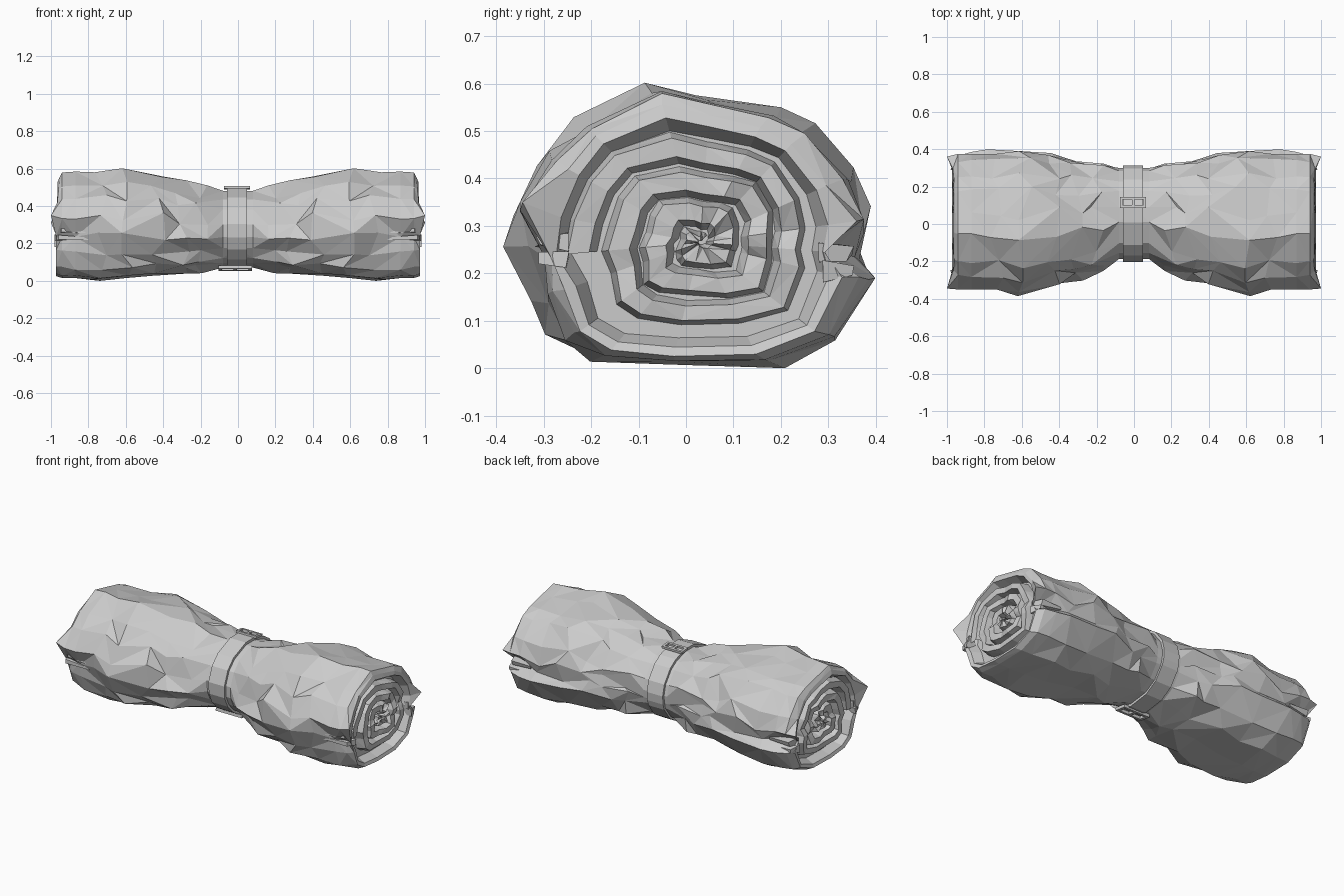
import bpy, bmesh, math, random
from mathutils import Vector

if "Cube" in bpy.data.objects:
    bpy.data.objects.remove(bpy.data.objects["Cube"], do_unlink=True)
rng = random.Random(4)

cloth = bpy.data.materials.new("light_grey")
cloth.use_nodes = True
GREY = (0.6, 0.6, 0.6, 1)
cloth.diffuse_color = GREY
cloth.node_tree.nodes["Principled BSDF"].inputs["Base Color"].default_value = GREY


def finish(bm, name, mirror=False):
    """Turn a bmesh into a flat shaded object."""
    bmesh.ops.recalc_face_normals(bm, faces=bm.faces)
    mesh = bpy.data.meshes.new(name)
    bm.to_mesh(mesh)
    bm.free()
    mesh.materials.append(cloth)
    obj = bpy.data.objects.new(name, mesh)
    bpy.context.collection.objects.link(obj)
    if mirror:
        obj.modifiers.new("Mirror", "MIRROR")
    return obj


def loft(bm, rings, closed=True, crumple=False):
    """Skin neighbouring rings, splitting quads at random for a creased look."""
    rows = [[bm.verts.new(p) for p in ring] for ring in rings]
    for a, b in zip(rows, rows[1:]):
        count = len(a)
        for i in range(count if closed else count - 1):
            j = (i + 1) % count
            quad = [a[i], a[j], b[j], b[i]]
            if not crumple:
                bm.faces.new(quad)
                continue
            k = rng.choice((0, 1))
            quad = quad[k:] + quad[:k]
            bm.faces.new(quad[:3])
            bm.faces.new([quad[2], quad[3], quad[0]])
    return rows


# Lumpy cross-section (y, z) of the rolled blanket, from the front edge over the top
OUTLINE = [(-.38, .24), (-.365, .34), (-.31, .45), (-.24, .53), (-.07, .605),
           (.05, .58), (.18, .55), (.26, .51), (.35, .41), (.385, .32),
           (.37, .25), (.39, .19), (.32, .06), (.17, .005), (-.04, .0),
           (-.2, .015), (-.28, .06), (-.32, .16)]
N = len(OUTLINE)
FRONT_FLAP, BACK_FLAP, FRONT_FOLD, BACK_FOLD = 1, 9, 0, 10


def section(x, y0, y1, z0, z1, lumpy=1.0):
    """Outline fitted to a box, blended with a soft oval near the waist."""
    ring = []
    for y, z in OUTLINE:
        u, v = y / .385, (z - .305) / .305
        a = math.atan2(v, u)
        u = u * lumpy + math.cos(a) * (1 - lumpy)
        v = v * lumpy + math.sin(a) * (1 - lumpy)
        ring.append(Vector((x, (y0 + y1) / 2 + u * (y1 - y0) / 2,
                            (z0 + z1) / 2 + v * (z1 - z0) / 2)))
    return ring


# Stations from waist to end: x, front, back, bottom, top, lumpiness
STATIONS = [(0, -.19, .3, .075, .48, 0), (.08, -.19, .3, .07, .485, .1),
            (.2, -.25, .32, .05, .51, .4), (.3, -.29, .34, .04, .54, .6),
            (.42, -.33, .37, .03, .575, .8), (.58, -.39, .39, .01, .61, 1),
            (.74, -.36, .39, 0, .59, 1), (.87, -.35, .38, .005, .59, 1),
            (.94, -.335, .36, .015, .585, 1)]
RIM = (.972, -.31, .325, .025, .56, 1)

rings = []
for s in STATIONS:
    ring = section(*s)
    mid = Vector((s[0], (s[1] + s[2]) / 2, (s[3] + s[4]) / 2))
    for i, p in enumerate(ring):
        if s[0] > .1:
            # creases radiate from the strap, shift sideways and fade toward the ends
            flip = i + (s[0] > .35)
            fold = .06 * max(0, 1 - s[0] / .8) * (-1) ** flip
            p += (p - mid) * (fold + rng.uniform(-.035, .02))
            if s[0] < .8:
                p.x += rng.uniform(-.045, .045)
                slide = rng.uniform(-.03, .03)
                if abs(p.z - mid.z) > .15:
                    p.y += slide
                else:
                    p.z += slide
        p.z = max(p.z, 0)
    rings.append(ring)
rim = section(*RIM)
for p in rim:
    p.x -= max(0, p.z - .35) * .09

# Deep folds and pointed corners of the loose cloth at each end
for ring, depth in zip(rings[-3:], (.01, .05, .05)):
    ring[FRONT_FOLD].y += depth
    ring[BACK_FOLD].y -= depth
    ring[FRONT_FLAP].y = -.35
    ring[BACK_FLAP].y = .375
rim[FRONT_FLAP] = Vector((1, -.345, .35))
rim[BACK_FLAP] = Vector((1, .36, .31))
rim[FRONT_FOLD].y += .02
rim[BACK_FOLD].y -= .02

bm = bmesh.new()
loft(bm, rings + [rim], crumple=True)
finish(bm, "blanket_outer_layer", mirror=True)

# Rolled layers: a spiral of ridges and grooves at each end
CENTRE = Vector((0, .03, .265))


def inside(i, scale, x):
    """Point on the rim outline, shrunk toward the roll centre and growing squarer."""
    p = section(*RIM)[i % N] - CENTRE
    box = max(abs(p.y) / .31, abs(p.z) / .27)
    p *= scale * (1 + (1 - scale) * (.95 / box - .95))
    return Vector((x, CENTRE.y + p.y, CENTRE.z + p.z))


bm = bmesh.new()
lip = [inside(i, .91, .965) for i in range(N)]
groove = [inside(i, .82, .91) for i in range(N)]
floor = [inside(i, .05, .91) for i in range(N)]
rows = loft(bm, [rim, lip, groove, floor])
bm.faces.new(rows[-1])
finish(bm, "end_rim", mirror=True)

TURNS, PITCH = 3.4, .24
rails = [[], [], [], []]
for i in range(int(TURNS * N) + 1):
    s = .88 - PITCH * i / N
    wobble = rng.uniform(-.015, .015)
    crest = .958 + rng.uniform(-.012, .012)
    for rail, offset, x in zip(rails, (0, .05, .18, PITCH), (.9, crest, crest, .9)):
        rail.append(inside(i, max(s - offset + wobble, .01), x))
bm = bmesh.new()
loft(bm, rails, closed=False, crumple=True)
finish(bm, "rolled_layers", mirror=True)

# Crumpled inner cloth tabs that peek out of the front and back folds
bm = bmesh.new()
for side, y, z in ((-1, -.285, .25), (1, .315, .22)):
    for k in range(2):
        for v in bmesh.ops.create_cube(bm, size=1)["verts"]:
            outer = v.co.y * side > 0
            v.co = Vector((.9 + v.co.x * (.16 - .03 * k) - (.02 if outer else 0),
                           y + v.co.y * .06 + rng.uniform(-.01, .01),
                           z - .02 + .042 * k + v.co.z * (.018 if outer else .04)
                           + rng.uniform(-.008, .008)))
finish(bm, "inner_cloth_tabs", mirror=True)

# Strap around the waist
LEFT, RIGHT = -.06, .048


def band(x, grow):
    return section(x, -.19 - grow, .3 + grow, .07 - grow, .485 + grow, 0)


bm = bmesh.new()
loft(bm, [band(LEFT, -.01), band(LEFT, .014), band(RIGHT, .014), band(RIGHT, -.01)])
finish(bm, "strap")


def buckle(name, centre, width, depth, thick, tilt):
    """Rectangular buckle frame with a prong."""
    bm = bmesh.new()
    parts = [((0, s * depth / 2), (width, thick)) for s in (-1, 1)]
    parts += [((s * width / 2, 0), (thick, depth + thick)) for s in (-1, 1)]
    parts.append(((0, 0), (thick, depth * 1.2)))
    for (px, py), (sx, sy) in parts:
        for v in bmesh.ops.create_cube(bm, size=1)["verts"]:
            v.co = Vector((px + v.co.x * sx, py + v.co.y * sy, v.co.z * thick))
    obj = finish(bm, name)
    obj.location = centre
    obj.rotation_euler.x = tilt


buckle("top_buckle", (-.005, .115, .498), .125, .045, .014, -.1)
buckle("bottom_buckle", (-.015, -.03, .068), .16, .06, .018, -.15)
